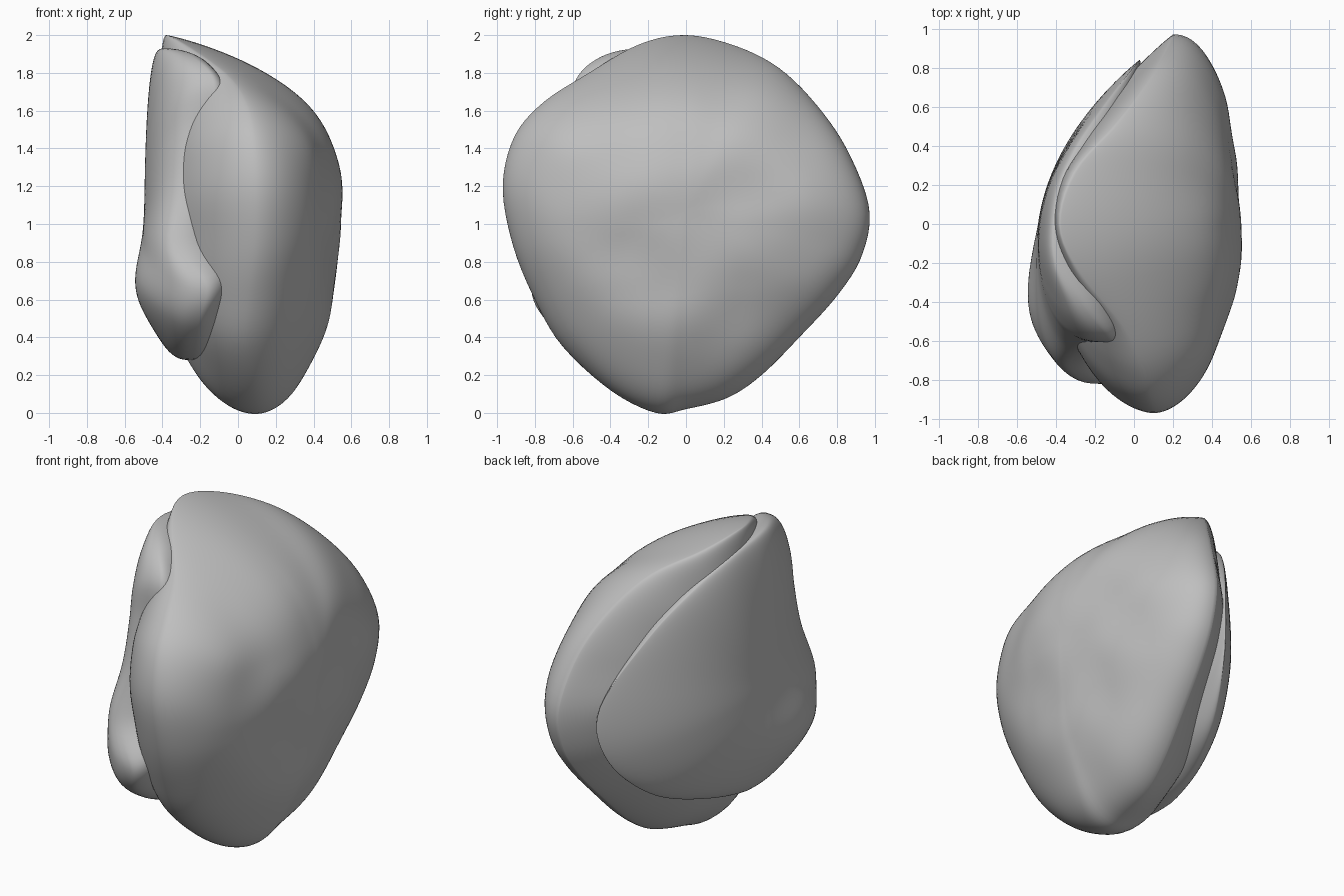
import bpy, bmesh, math
from mathutils import Vector, noise

if "Cube" in bpy.data.objects:
    bpy.data.objects.remove(bpy.data.objects["Cube"], do_unlink=True)

grey = bpy.data.materials.new("stone grey")
grey.use_nodes = True
grey.diffuse_color = (0.52, 0.52, 0.52, 1)
grey.node_tree.nodes["Principled BSDF"].inputs["Base Color"].default_value = (0.52, 0.52, 0.52, 1)


def closed_curve(points, count):
    """Smooth closed curve sampled through (y, z, x) control points."""
    n, out = len(points), []
    for k in range(count):
        s = k * n / count
        i, t = int(s), s - int(s)
        a, b, c, d = (Vector(points[(i + j) % n]) for j in (-1, 0, 1, 2))
        out.append(0.5 * (2 * b + (c - a) * t + (2 * a - 5 * b + 4 * c - d) * t * t
                          + (3 * b - a - 3 * c + d) * t ** 3))
    return out


def make_pebble(name, rim, centre, x_left, x_right, power, bump):
    """Two domes that meet at a shared rim and bulge towards -x and +x."""
    around, rings = 112, 64
    cy, cz = centre
    curve = closed_curve(rim, around)
    bm = bmesh.new()
    loops = []
    for j in range(1, rings):
        t = math.pi * (j / rings - 0.5)
        r, side = math.cos(t), (-1 if t < 0 else 1)
        pole = x_left if side < 0 else x_right
        loop = []
        for oy, oz, ox in curve:
            dy, dz = oy - cy, oz - cz
            p, q = power(math.atan2(dz, dy), side)
            f = max(0.0, 1 - r ** p) ** q
            y, z = cy + r * dy, cz + r * dz
            x = ox + (pole - ox) * f + bump(y, z, side) * (1 - r ** 4)
            loop.append(bm.verts.new((x, y, z)))
        loops.append(loop)
    for a, b in zip(loops, loops[1:]):
        for k in range(around):
            m = (k + 1) % around
            bm.faces.new((a[k], a[m], b[m], b[k]))
    for loop, pole, side in ((loops[0], x_left, -1), (loops[-1], x_right, 1)):
        tip = bm.verts.new((pole + bump(cy, cz, side), cy, cz))
        for k in range(around):
            bm.faces.new((loop[k], loop[(k + 1) % around], tip))
    bmesh.ops.recalc_face_normals(bm, faces=bm.faces)
    mesh = bpy.data.meshes.new(name)
    bm.to_mesh(mesh)
    bm.free()
    mesh.materials.append(grey)
    mesh.shade_smooth()
    obj = bpy.data.objects.new(name, mesh)
    bpy.context.collection.objects.link(obj)


# Rough outer shell: rim points as (y, z, x)
shell_rim = [
    (0, 2, -.38), (.27, 1.94, -.3), (.5, 1.82, -.1), (.7, 1.62, .05), (.86, 1.38, .15),
    (.97, 1.08, .2), (.93, .83, .2), (.8, .62, .18), (.6, .4, .15), (.4, .2, .12),
    (.22, .08, .1), (0, .02, .09), (-.16, 0, .09), (-.4, .12, .08), (-.66, .36, .05),
    (-.81, .62, .07), (-.92, .9, .1), (-.97, 1.2, .1), (-.91, 1.46, .08),
    (-.76, 1.64, .04), (-.53, 1.79, -.06), (-.25, 1.95, -.28)]


def shell_power(angle, side):
    if side > 0:
        up = max(0, math.sin(angle)) ** 2
        return 2 + up, .5 - .04 * math.cos(angle) + .36 * up
    back = max(0, math.cos(angle + .2))
    front = max(0, -math.cos(angle))
    return 2 - .5 * back, .47 + .45 * back + .1 * front


def shell_bump(y, z, side):
    return .025 * noise.noise(Vector((y * 3, z * 3, side * 2.0)))


make_pebble("outer_shell", shell_rim, (0, 1.08), -.44, .545, shell_power, shell_bump)

# Smooth inner body: teardrop bulging out of the shell
body_rim = [
    (-.2, 1.93, -.39), (.1, 1.88, -.4), (.35, 1.75, -.32), (.6, 1.48, -.16), (.83, 1.07, .02),
    (.78, .74, -.01), (.52, .47, -.14), (.15, .34, -.26), (-.2, .28, -.25), (-.48, .33, -.23),
    (-.73, .48, -.21), (-.82, .67, -.17), (-.73, .9, -.31), (-.65, 1.2, -.23),
    (-.61, 1.5, -.17), (-.59, 1.75, -.13), (-.44, 1.89, -.25)]


def body_power(angle, side):
    if side > 0:
        return 2, .5
    return 2, .36 + .6 * max(0, math.cos(angle))


def body_bump(y, z, side):
    if side > 0:
        return 0
    return -.1 * math.exp(-((y + .45) ** 2 / .14 + (z - .62) ** 2 / .07))


make_pebble("inner_body", body_rim, (-.1, 1.05), -.495, .05, body_power, body_bump)
